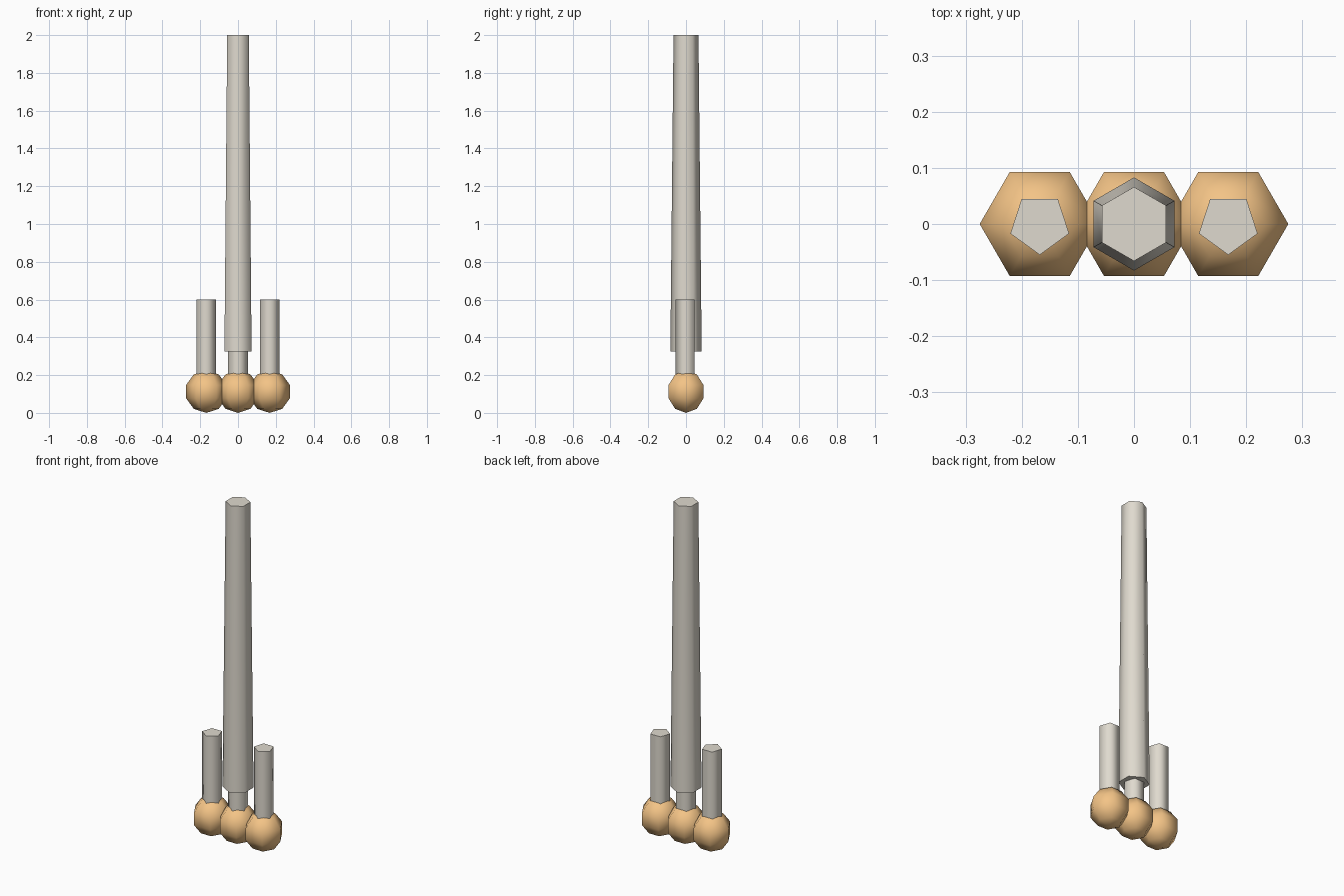
import bpy, bmesh
from math import sin, cos, pi, radians

if "Cube" in bpy.data.objects:
    bpy.data.objects.remove(bpy.data.objects["Cube"])


def material(name, rgb):
    m = bpy.data.materials.new(name)
    m.diffuse_color = (*rgb, 1)
    m.use_nodes = True
    m.node_tree.nodes["Principled BSDF"].inputs["Base Color"].default_value = m.diffuse_color
    return m


BONE = material("bone", (0.74, 0.70, 0.62))
TAN = material("tan", (0.90, 0.55, 0.24))


def lathe(name, rings, sides, start, x, mat, angle):
    """Closed turned solid from (radius, height) rings; radius 0 ends become poles."""
    bm = bmesh.new()
    loops = []
    for r, z in rings:
        loops.append([bm.verts.new((r * cos(start + 2 * pi * i / sides),
                                    r * sin(start + 2 * pi * i / sides), z))
                      for i in range(sides)])
    for a, b in zip(loops, loops[1:]):
        for i in range(sides):
            j = (i + 1) % sides
            bm.faces.new((a[i], a[j], b[j], b[i]))
    if rings[0][0] > 0:
        bm.faces.new(loops[0][::-1])
    if rings[-1][0] > 0:
        bm.faces.new(loops[-1])
    bmesh.ops.remove_doubles(bm, verts=bm.verts[:], dist=1e-5)
    bmesh.ops.recalc_face_normals(bm, faces=bm.faces[:])
    mesh = bpy.data.meshes.new(name)
    bm.to_mesh(mesh)
    bm.free()
    mesh.materials.append(mat)
    ob = bpy.data.objects.new(name, mesh)
    ob.location.x = x
    bpy.context.collection.objects.link(ob)
    bpy.ops.object.select_all(action='DESELECT')
    ob.select_set(True)
    bpy.context.view_layer.objects.active = ob
    bpy.ops.object.shade_smooth_by_angle(angle=radians(angle))
    return ob


# Ball with six sides and five bands
R = 0.1125
ball = [(R * sin(pi * k / 5) if 0 < k < 5 else 0, R - R * cos(pi * k / 5)) for k in range(6)]

# Three touching balls, each with a five-sided post
for label, x in (("left", -0.168), ("middle", 0), ("right", 0.168)):
    lathe(label + "_ball", ball, 6, 0, x, TAN, 80)
    lathe(label + "_post", [(0.055, R), (0.055, 0.6)], 5, -pi / 2, x, BONE, 80)

# Tall tapered six-sided shaft over the middle post
lathe("shaft", [(0.083, 0.325), (0.066, 2.0)], 6, pi / 2, 0, BONE, 80)
